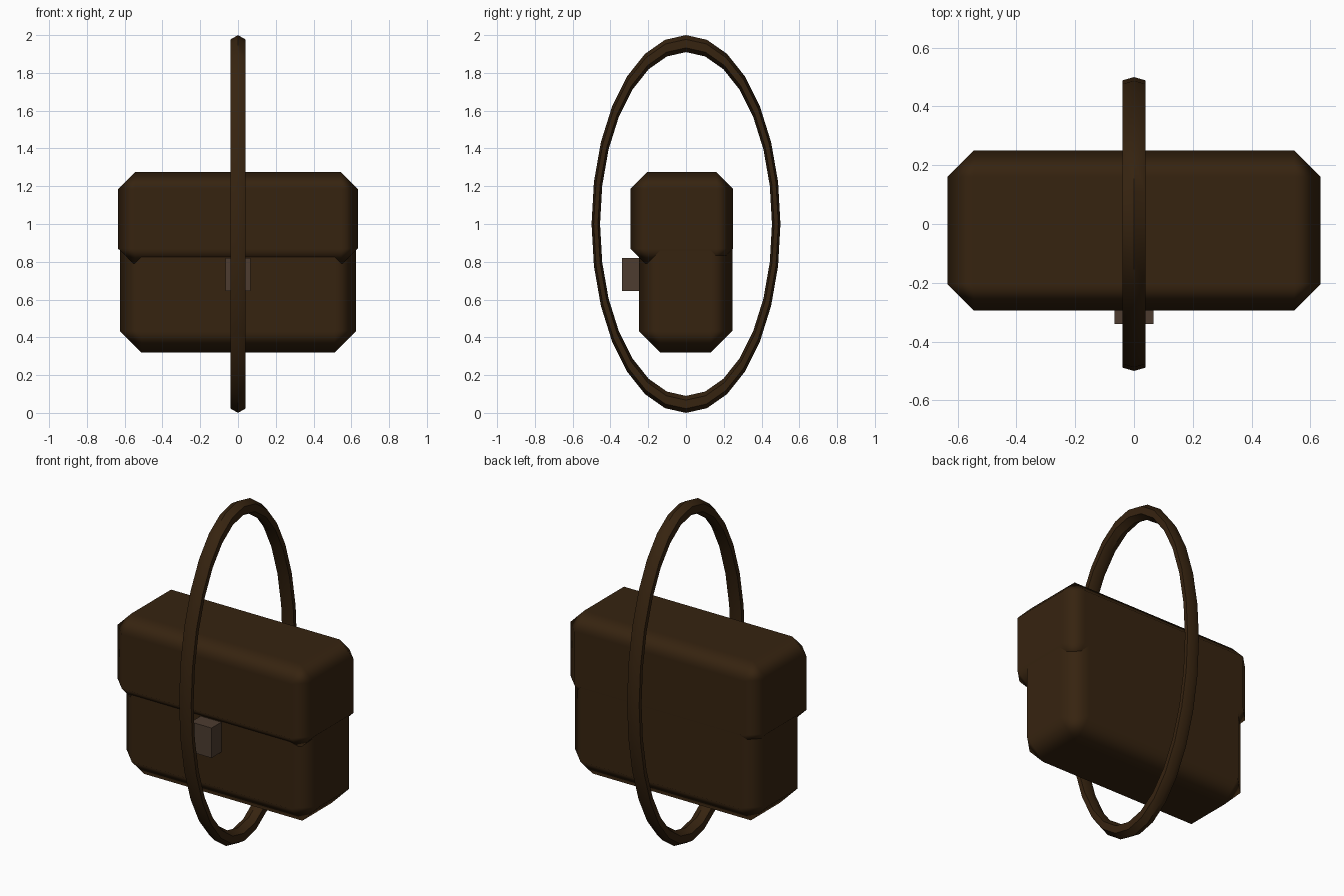
import bpy
import math

cube = bpy.data.objects.get("Cube")
if cube:
    bpy.data.objects.remove(cube, do_unlink=True)


def make_material(name, rgb):
    mat = bpy.data.materials.new(name)
    mat.use_nodes = True
    color = (*rgb, 1.0)
    mat.diffuse_color = color
    bsdf = next(n for n in mat.node_tree.nodes if n.type == 'BSDF_PRINCIPLED')
    bsdf.inputs["Base Color"].default_value = color
    bsdf.inputs["Roughness"].default_value = 0.8
    return mat


leather = make_material("dark_brown_leather", (0.037, 0.017, 0.005))
metal = make_material("dull_bronze", (0.075, 0.046, 0.030))


def box(name, low, high, mat, chamfer=0.0):
    """Box between two corners, optionally with wide, softly shaded chamfers."""
    center = [(a + b) / 2 for a, b in zip(low, high)]
    bpy.ops.mesh.primitive_cube_add(size=1, location=center)
    obj = bpy.context.object
    obj.name = name
    obj.scale = [b - a for a, b in zip(low, high)]
    bpy.ops.object.transform_apply(location=False, rotation=False, scale=True)
    obj.data.materials.append(mat)
    if chamfer:
        bpy.ops.object.shade_smooth()
        bevel = obj.modifiers.new("chamfer", 'BEVEL')
        bevel.width = chamfer
        bevel.segments = 1
        bevel.limit_method = 'NONE'
        normals = obj.modifiers.new("flat_panels", 'WEIGHTED_NORMAL')
        normals.weight = 100
    return obj


# Bag body and the larger flap that caps it
box("bag_body", (-0.625, -0.25, 0.32), (0.625, 0.245, 1.22), leather, 0.113)
box("bag_flap", (-0.635, -0.295, 0.78), (0.635, 0.25, 1.275), leather, 0.09)

# Clasp under the flap edge
box("clasp", (-0.067, -0.34, 0.645), (0.067, -0.2, 0.82), metal)

# Oval carrying strap: a six-sided ring, upright and narrowed front to back
bpy.ops.mesh.primitive_torus_add(
    major_segments=28, minor_segments=6, major_radius=0.955, minor_radius=0.045,
    location=(0, 0, 1), rotation=(0, math.pi / 2, 0))
strap = bpy.context.object
strap.name = "strap"
bpy.ops.object.transform_apply(location=False, rotation=True, scale=False)
strap.scale.y = 0.5
bpy.ops.object.transform_apply(location=False, rotation=False, scale=True)
strap.data.materials.append(leather)
bpy.ops.object.shade_smooth_by_angle(angle=math.radians(50))
